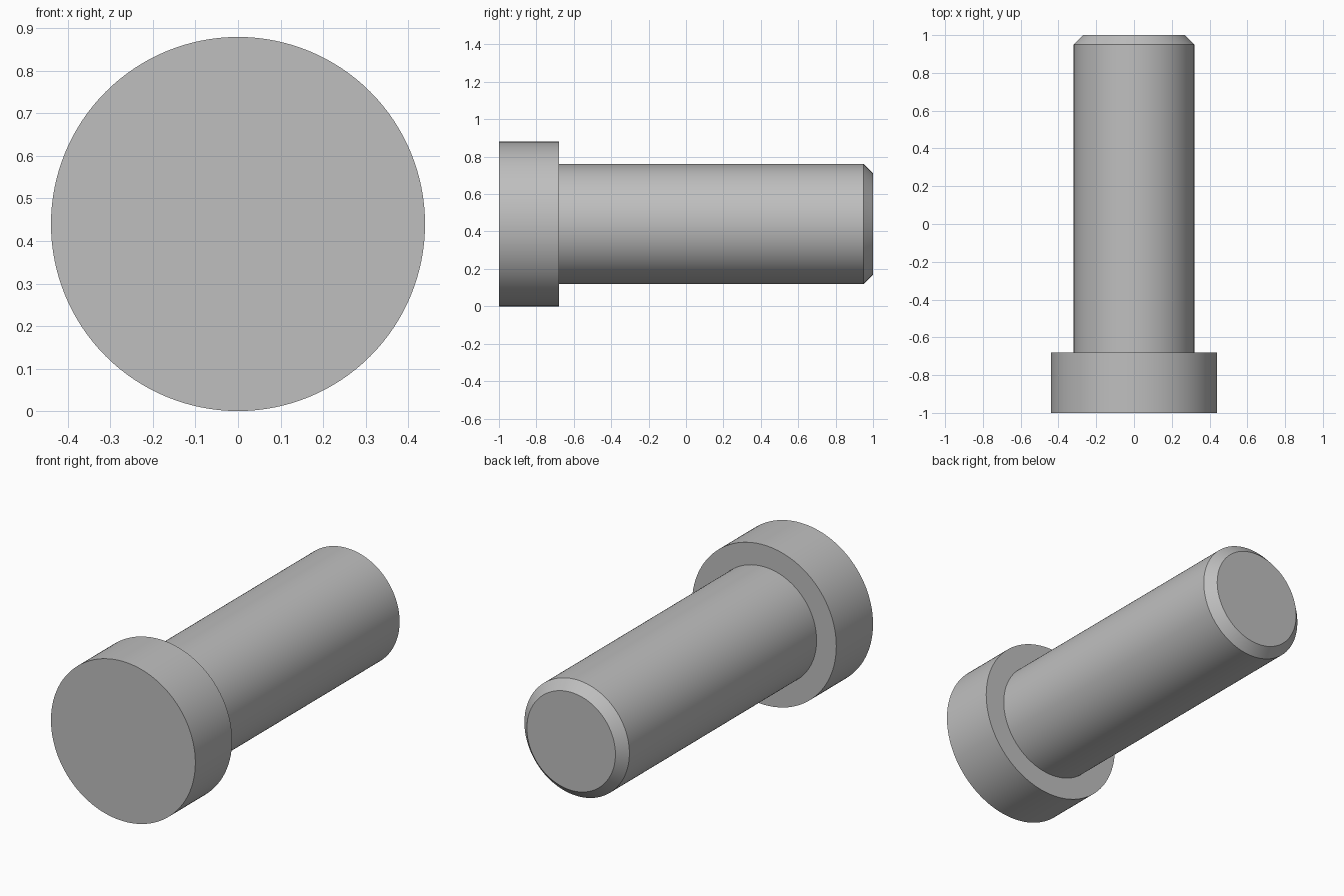
import bpy
import bmesh
import math

SEGMENTS = 128
HEAD_RADIUS = 0.44

cube = bpy.data.objects.get("Cube")
if cube:
    bpy.data.objects.remove(cube, do_unlink=True)

# Plain grey metal
steel = bpy.data.materials.new("grey_steel")
steel.use_nodes = True
grey = (0.52, 0.52, 0.52, 1.0)
steel.diffuse_color = grey
steel.node_tree.nodes["Principled BSDF"].inputs["Base Color"].default_value = grey


def lathe(name, profile):
    """Turn a (radius, y) profile around the pin's long axis and cap both ends."""
    bm = bmesh.new()
    rings = []
    for radius, y in profile:
        ring = []
        for i in range(SEGMENTS):
            a = 2 * math.pi * i / SEGMENTS
            ring.append(bm.verts.new((radius * math.cos(a), y,
                                      HEAD_RADIUS + radius * math.sin(a))))
        rings.append(ring)
    for low, high in zip(rings, rings[1:]):
        for i in range(SEGMENTS):
            j = (i + 1) % SEGMENTS
            bm.faces.new((low[i], low[j], high[j], high[i]))
    bm.faces.new(rings[0])
    bm.faces.new(rings[-1])
    bmesh.ops.recalc_face_normals(bm, faces=bm.faces)

    mesh = bpy.data.meshes.new(name)
    bm.to_mesh(mesh)
    bm.free()
    mesh.materials.append(steel)
    obj = bpy.data.objects.new(name, mesh)
    bpy.context.collection.objects.link(obj)
    bpy.ops.object.select_all(action="DESELECT")
    obj.select_set(True)
    bpy.context.view_layer.objects.active = obj
    bpy.ops.object.shade_smooth_by_angle(angle=math.radians(30))
    return obj


# Wide flat head, straight shank and chamfered tip in one turned piece
lathe("headed_pin", [
    (HEAD_RADIUS, -1.0),
    (HEAD_RADIUS, -0.68),
    (0.32, -0.68),
    (0.32, 0.95),
    (0.27, 1.0),
])
